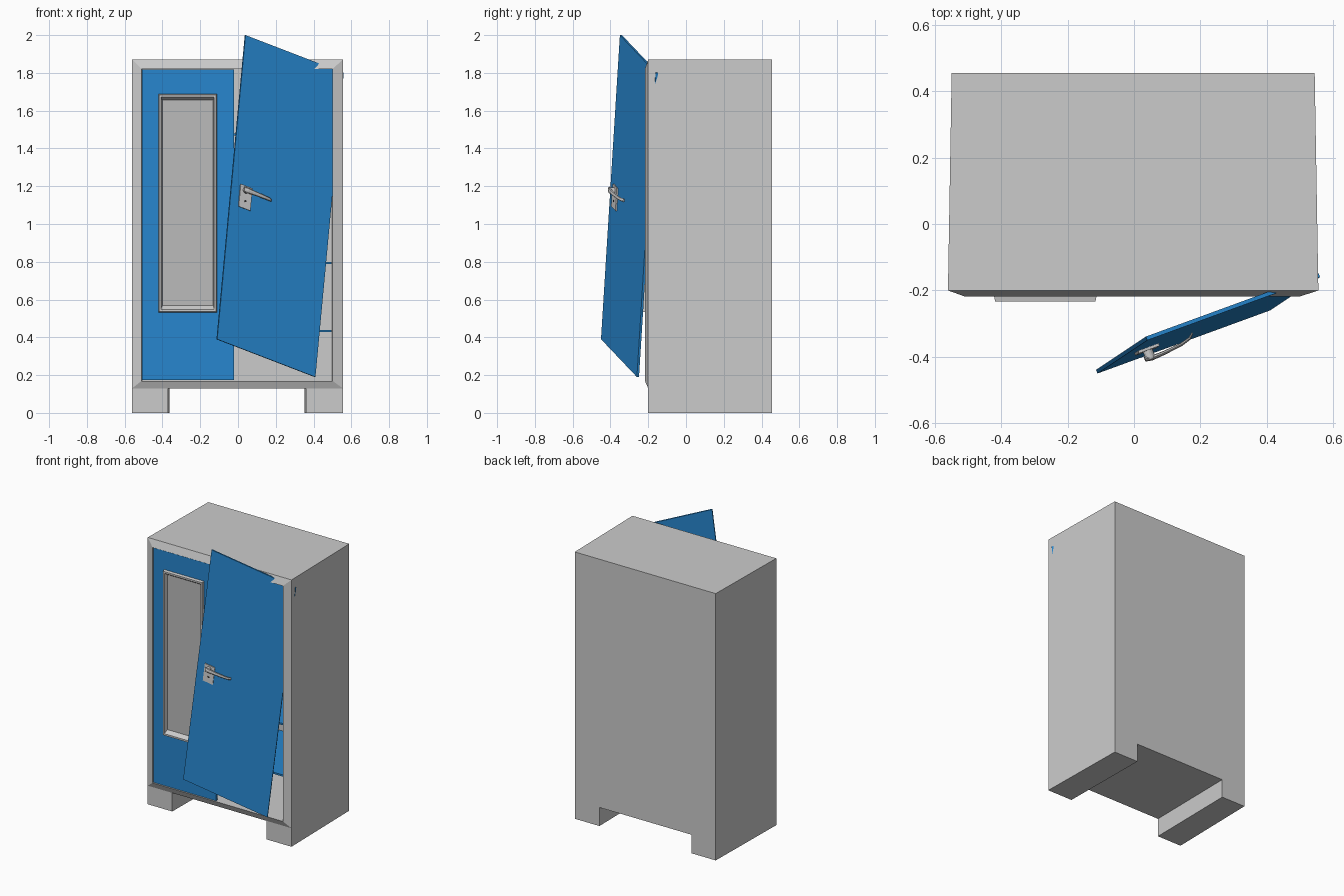
import bpy, bmesh, math
from mathutils import Vector, Matrix

if "Cube" in bpy.data.objects:
    bpy.data.objects.remove(bpy.data.objects["Cube"])


def material(name, col):
    m = bpy.data.materials.new(name)
    m.diffuse_color = (*col, 1)
    m.use_nodes = True
    m.node_tree.nodes["Principled BSDF"].inputs["Base Color"].default_value = m.diffuse_color
    return m


BLUE = material("blue_paint", (0.02, 0.24, 0.62))
PANE = material("window_grey", (0.5, 0.5, 0.5))
DARK = material("keyhole_dark", (0.03, 0.03, 0.03))


def finish(bm, name, mat=None, matrix=None):
    if matrix:
        bm.transform(matrix)
    bmesh.ops.recalc_face_normals(bm, faces=bm.faces)
    me = bpy.data.meshes.new(name)
    bm.to_mesh(me)
    bm.free()
    if mat:
        me.materials.append(mat)
    ob = bpy.data.objects.new(name, me)
    bpy.context.collection.objects.link(ob)
    return ob


def box(name, lo, hi, mat=None, matrix=None):
    bm = bmesh.new()
    bmesh.ops.create_cube(bm, size=1)
    lo, hi = Vector(lo), Vector(hi)
    for v in bm.verts:
        v.co = Vector([lo[i] + (v.co[i] + 0.5) * (hi[i] - lo[i]) for i in range(3)])
    return finish(bm, name, mat, matrix)


def rect(bm, x0, x1, z0, z1, y):
    return [bm.verts.new((x, y, z)) for x, z in ((x0, z0), (x1, z0), (x1, z1), (x0, z1))]


def bridge(bm, a, b):
    n = len(a)
    for i in range(n):
        bm.faces.new((a[i], a[(i + 1) % n], b[(i + 1) % n], b[i]))


def ring(name, loops, mat=None):
    """Closed rectangular ring; each loop is (x0, x1, z0, z1, y)."""
    bm = bmesh.new()
    rs = [rect(bm, *l) for l in loops]
    for i in range(len(rs)):
        bridge(bm, rs[i], rs[(i + 1) % len(rs)])
    return finish(bm, name, mat)


def rod(name, u, v, n0, n1, r, mat, matrix):
    """Short cylinder standing on the door face."""
    bm = bmesh.new()
    bmesh.ops.create_cone(bm, cap_ends=True, segments=16, radius1=r, radius2=r, depth=n1 - n0,
                          matrix=Matrix.Translation((u, v, (n0 + n1) / 2)))
    return finish(bm, name, mat, matrix)


# Cabinet body: hollow shell with two feet and a sloped front frame
bm = bmesh.new()
outline = [(-.56, 0), (-.37, 0), (-.37, .13), (.36, .13), (.36, 0),
           (.555, 0), (.555, .13), (.555, 1.87), (-.56, 1.87), (-.56, .13)]
f = [bm.verts.new((x, -.2, z)) for x, z in outline]
b = [bm.verts.new((x * .98, .455, z)) for x, z in outline]
bridge(bm, f, b)
bm.faces.new(b)
bm.faces.new((f[0], f[1], f[2], f[9]))
bm.faces.new((f[3], f[4], f[5], f[6]))
rim = rect(bm, -.51, .5, .17, 1.82, -.218)
bm.faces.new((f[9], f[2], f[3], f[6], rim[1], rim[0]))
bm.faces.new((f[6], f[7], rim[2], rim[1]))
bm.faces.new((f[7], f[8], rim[3], rim[2]))
bm.faces.new((f[8], f[9], rim[0], rim[3]))
inner = rect(bm, -.505, .495, .17, 1.82, .42)
bridge(bm, rim, inner)
bm.faces.new(inner)
finish(bm, "cabinet_body")

# Shelves
for i, z in enumerate((.44, .8, 1.14, 1.48)):
    box(f"shelf_{i + 1}", (-.505, -.12, z - .012), (.495, .42, z), BLUE)

# Left door with a framed window
yf, yb = -.214, -.2
ring("left_door", [(-.507, -.02, .173, 1.817, yf), (-.41, -.125, .55, 1.675, yf),
                   (-.41, -.125, .55, 1.675, yb), (-.507, -.02, .173, 1.817, yb)], BLUE)
ring("window_frame", [(-.422, -.112, .532, 1.688, -.212), (-.418, -.116, .536, 1.684, -.234),
                      (-.408, -.126, .548, 1.672, -.234), (-.4, -.132, .57, 1.655, -.208)])
box("window_pane", (-.405, -.209, .555), (-.128, -.203, 1.67), PANE)

# Right door, off its hinges and leaning: local axes are across, up, outward
corner = Vector((-.11, -.45, .39))
across, up = Vector((.52, .19, -.2)), Vector((.15, .1, 1.61))
U, V = across.normalized(), up.normalized()
N = U.cross(V).normalized()
M = Matrix((U, V, N)).transposed().to_4x4()
M.translation = corner
box("right_door", (0, 0, -.012), (across.length, up.length, 0), BLUE, M)

# Lock plate, keyhole and spindle
box("lock_plate", (.05, .725, 0), (.12, .845, .008), None, M)
rod("keyhole", .085, .765, .007, .0095, .006, DARK, M)
rod("handle_spindle", .082, .82, .006, .036, .016, None, M)

# Tapered lever, its tip curving back to the door
bm = bmesh.new()
path = [(.064, .03, .015), (.085, .034, .015), (.13, .032, .012),
        (.19, .026, .010), (.22, .018, .009), (.235, .006, .008)]
loops = []
for u, n, r in path:
    loops.append([bm.verts.new((u, .82 + r * math.cos(k * math.pi / 4),
                                n + .5 * r * math.sin(k * math.pi / 4))) for k in range(8)])
for p, q in zip(loops, loops[1:]):
    bridge(bm, p, q)
bm.faces.new(loops[0])
bm.faces.new(loops[-1])
finish(bm, "handle_lever", None, M)
